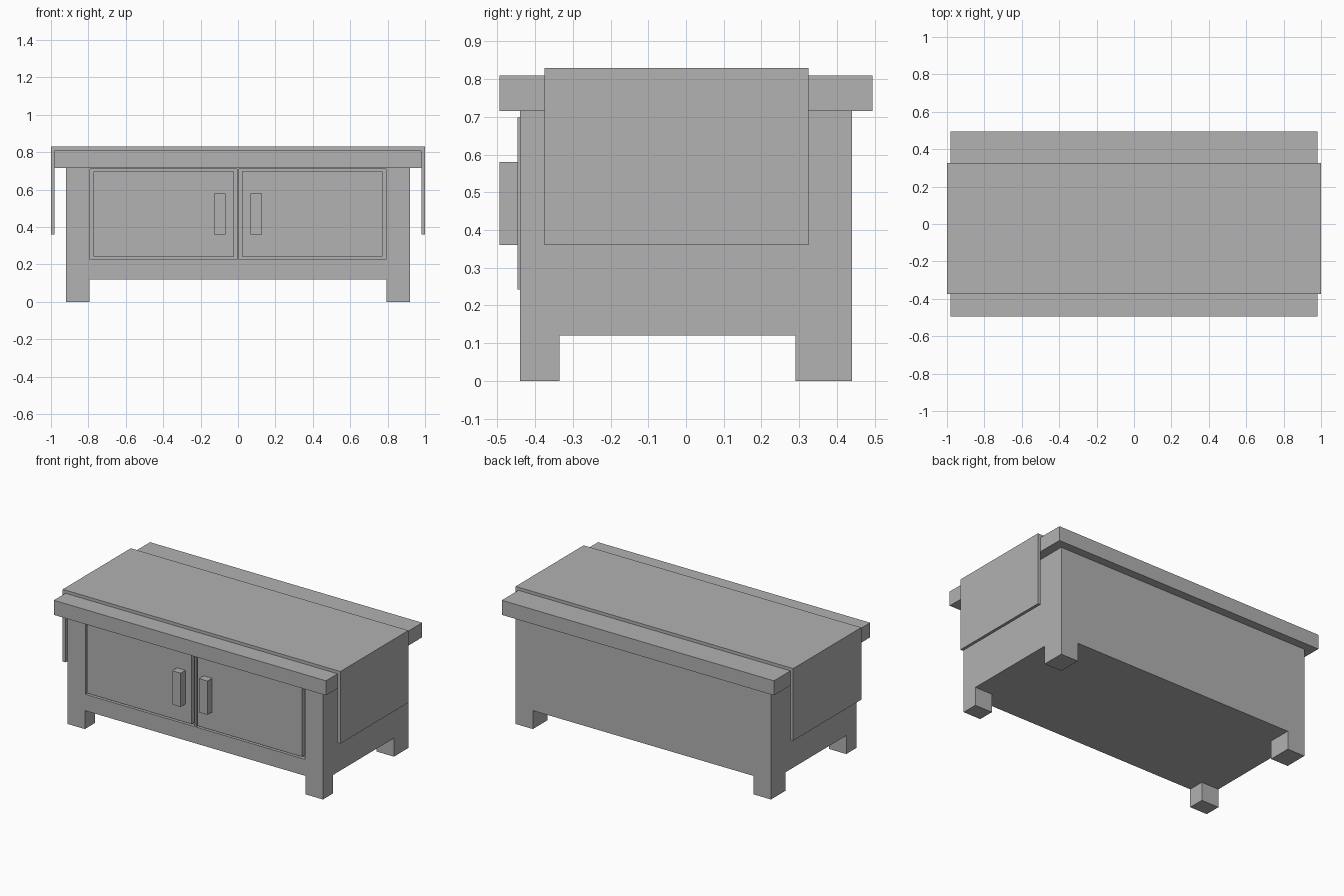
import bpy
import bmesh
from mathutils import Vector

if "Cube" in bpy.data.objects:
    bpy.data.objects.remove(bpy.data.objects["Cube"], do_unlink=True)

grey = bpy.data.materials.new("plain grey")
grey.use_nodes = True
GREY = (0.445, 0.445, 0.445, 1)
grey.diffuse_color = GREY
grey.node_tree.nodes["Principled BSDF"].inputs["Base Color"].default_value = GREY


def add_object(name, bm):
    mesh = bpy.data.meshes.new(name)
    bm.to_mesh(mesh)
    bm.free()
    mesh.materials.append(grey)
    obj = bpy.data.objects.new(name, mesh)
    bpy.context.collection.objects.link(obj)
    return obj


def box(name, x, y, z):
    """Box spanning the given (low, high) pairs."""
    bm = bmesh.new()
    bmesh.ops.create_cube(bm, size=1)
    low, high = (Vector(corner) for corner in zip(x, y, z))
    bmesh.ops.scale(bm, vec=high - low, verts=bm.verts)
    bmesh.ops.translate(bm, vec=(low + high) / 2, verts=bm.verts)
    return add_object(name, bm)


def carve(target, cutter):
    """Subtract a cutter, apply the result and discard the cutter."""
    cutter.hide_render = True
    mod = target.modifiers.new("carve", "BOOLEAN")
    mod.operation = "DIFFERENCE"
    mod.solver = "EXACT"
    mod.object = cutter
    bpy.context.view_layer.objects.active = target
    bpy.ops.object.modifier_apply(modifier=mod.name)
    bpy.data.objects.remove(cutter, do_unlink=True)


# Cabinet with four corner legs left by two crossing cuts underneath
cabinet = box("cabinet", (-0.92, 0.92), (-0.44, 0.44), (0, 0.715))
carve(cabinet, box("leg_gap_long", (-0.795, 0.795), (-0.6, 0.6), (-0.1, 0.12)))
carve(cabinet, box("leg_gap_cross", (-1.1, 1.1), (-0.335, 0.29), (-0.1, 0.12)))

# Door recesses, doors and handles on each side of a thin divider
for side, sign in (("right", -1), ("left", 1)):
    def span(a, b):
        return tuple(sorted((sign * a, sign * b)))
    carve(cabinet, box("recess", span(0.006, 0.792), (-0.6, -0.415), (0.227, 0.711)))
    box(side + "_door", span(0.022, 0.773), (-0.447, -0.41), (0.242, 0.698))
    box(side + "_handle", span(0.066, 0.127), (-0.495, -0.445), (0.36, 0.58))

# Table top
box("table_top", (-0.98, 0.98), (-0.495, 0.495), (0.715, 0.81))

# Cloth runner: folded strip profile extruded across the depth
profile = [(-1, 0.36), (-1, 0.83), (1, 0.83), (1, 0.36),
           (0.98, 0.36), (0.98, 0.81), (-0.98, 0.81), (-0.98, 0.36)]
bm = bmesh.new()
face = bm.faces.new([bm.verts.new((x, -0.375, z)) for x, z in profile])
result = bmesh.ops.extrude_face_region(bm, geom=[face])
moved = [v for v in result["geom"] if isinstance(v, bmesh.types.BMVert)]
bmesh.ops.translate(bm, vec=(0, 0.7, 0), verts=moved)
bmesh.ops.recalc_face_normals(bm, faces=bm.faces)
add_object("runner", bm)
